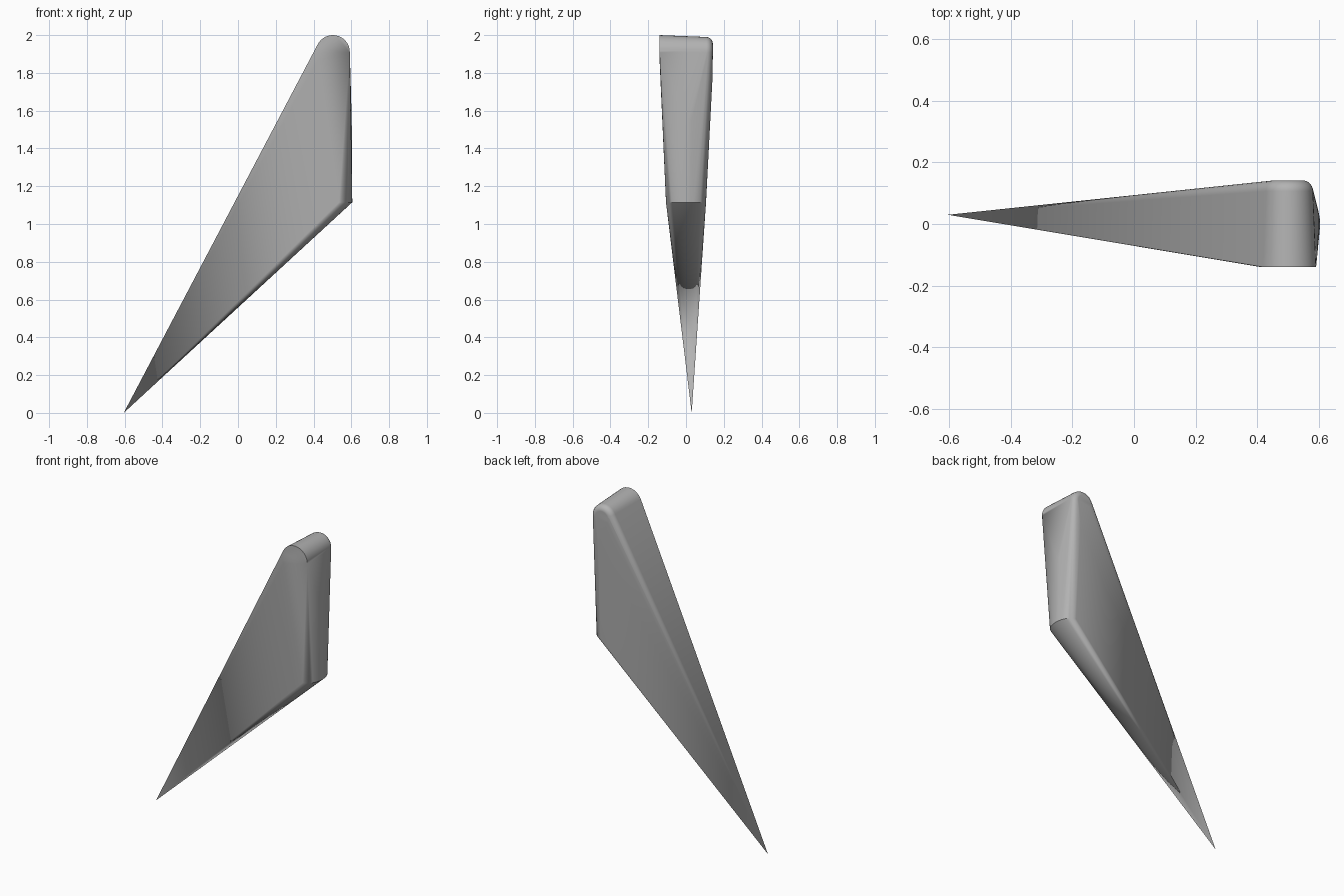
import bpy, bmesh
from math import pi, sin, cos, radians

cube = bpy.data.objects.get("Cube")
if cube:
    bpy.data.objects.remove(cube, do_unlink=True)

grey = bpy.data.materials.new("mid_grey")
grey.use_nodes = True
colour = (0.45, 0.45, 0.45, 1)
grey.diffuse_color = colour
grey.node_tree.nodes["Principled BSDF"].inputs["Base Color"].default_value = colour


def top_arc(y, radius, x=0.502, z=1.91, steps=20):
    """Rounded crest seen from the front, running over the top."""
    return [(x + radius * cos(a), y, z + radius * sin(a))
            for a in (pi * (i / steps * 1.16 - 0.01) for i in range(steps + 1))]


def side_arc(z, x, depth, half_width, y=0.0, steps=16):
    """Rounded nose of the side edge, seen from above."""
    return [(x + depth * (cos(a) - 1), y + half_width * sin(a), z)
            for a in (pi * (i / steps - 0.5) for i in range(steps + 1))]


# Sharp lower tip
points = [(-0.605, 0.03, 0.0)]

# Crest: crisp at the front, filleted at the back
points += top_arc(-0.14, 0.09)
fillet = 0.035
for i in range(7):
    a = pi / 2 * i / 6
    points += top_arc(0.107 + fillet * sin(a), 0.08 - fillet * (1 - cos(a)))

# Rounded lower corner and the gentle bulge above it
points += side_arc(1.115, 0.605, 0.07, 0.106)
points += side_arc(1.55, 0.602, 0.015, 0.05, 0.01, 8)
points += [(0.53, 0.139, 1.75)]

# Skin the sections into one blade
bm = bmesh.new()
for p in points:
    bm.verts.new(p)
hull = bmesh.ops.convex_hull(bm, input=bm.verts)
bmesh.ops.delete(bm, geom=[v for v in bm.verts if not v.link_faces], context='VERTS')
bmesh.ops.dissolve_limit(bm, angle_limit=radians(0.5), verts=bm.verts, edges=bm.edges)
bmesh.ops.recalc_face_normals(bm, faces=bm.faces)
mesh = bpy.data.meshes.new("spike_blade")
bm.to_mesh(mesh)
bm.free()
mesh.materials.append(grey)

blade = bpy.data.objects.new("spike_blade", mesh)
bpy.context.collection.objects.link(blade)
bpy.ops.object.select_all(action='DESELECT')
blade.select_set(True)
bpy.context.view_layer.objects.active = blade
bpy.ops.object.shade_smooth_by_angle(angle=radians(35))
blade.modifiers.new("weighted_normals", 'WEIGHTED_NORMAL').keep_sharp = True
